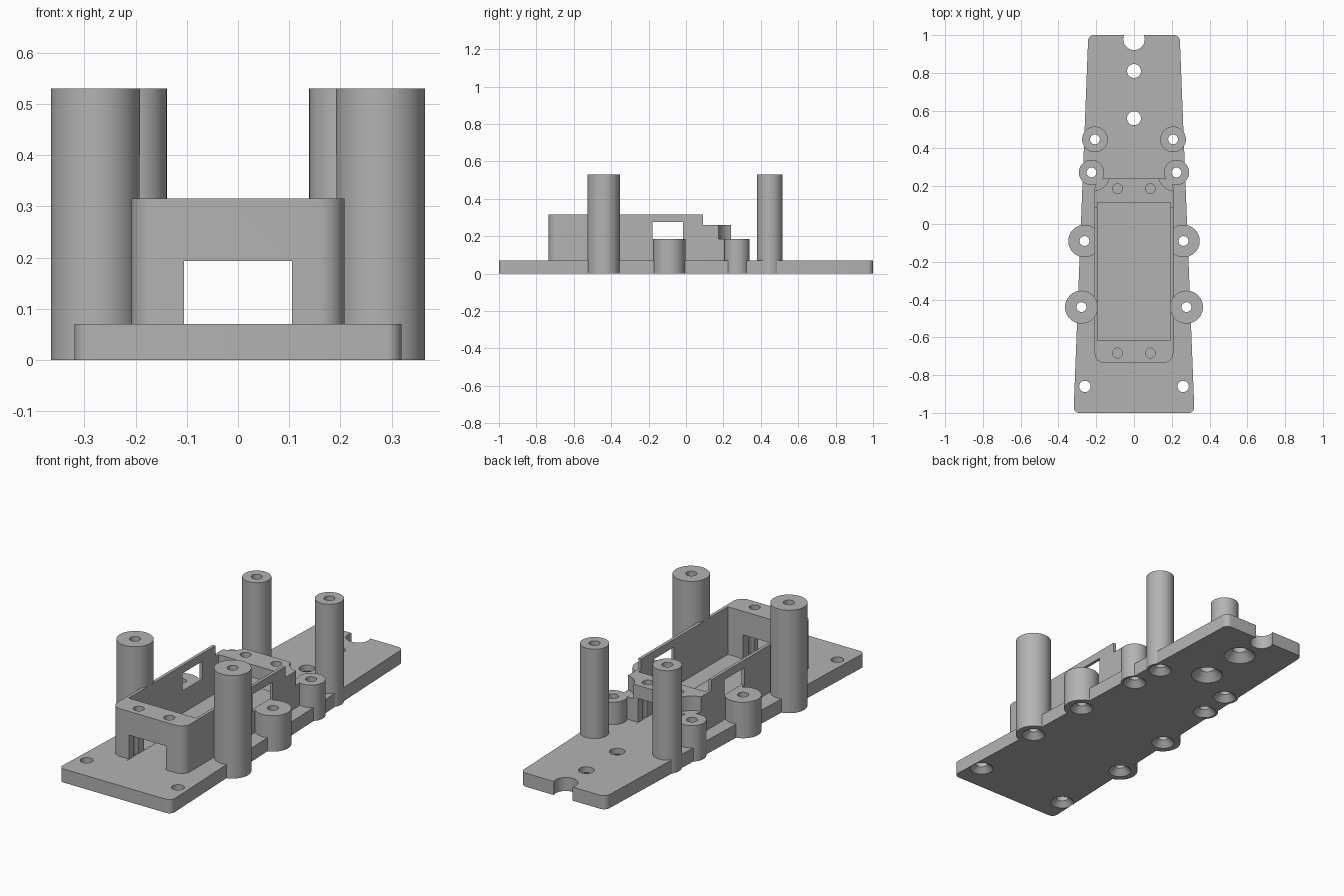
import bpy, bmesh
from math import cos, sin, pi, radians

cube = bpy.data.objects.get("Cube")
if cube:
    bpy.data.objects.remove(cube, do_unlink=True)

grey = bpy.data.materials.new("plain grey")
grey.use_nodes = True
grey.diffuse_color = (0.45, 0.45, 0.45, 1)
grey.node_tree.nodes["Principled BSDF"].inputs["Base Color"].default_value = (0.45, 0.45, 0.45, 1)


def finish(name, bm):
    bmesh.ops.recalc_face_normals(bm, faces=bm.faces)
    mesh = bpy.data.meshes.new(name)
    bm.to_mesh(mesh)
    bm.free()
    mesh.materials.append(grey)
    obj = bpy.data.objects.new(name, mesh)
    bpy.context.scene.collection.objects.link(obj)
    return obj


def prism(name, outline, z0, z1, corner=0):
    """Extrude an outline upward, with optional rounded corners."""
    bm = bmesh.new()
    face = bm.faces.new([bm.verts.new((x, y, z0)) for x, y in outline])
    if corner:
        bmesh.ops.bevel(bm, geom=bm.verts[:], offset=corner, segments=8,
                        profile=0.5, affect='VERTICES')
    top = bmesh.ops.extrude_face_region(bm, geom=bm.faces[:], use_keep_orig=True)["geom"]
    for v in top:
        if isinstance(v, bmesh.types.BMVert):
            v.co.z = z1
    return finish(name, bm)


def block(name, x, y0, y1, z0, z1, corner=0):
    return prism(name, [(-x, y0), (x, y0), (x, y1), (-x, y1)], z0, z1, corner)


def turned(name, x, y, profile, sides=48):
    """Closed round solid from (radius, height) pairs."""
    bm = bmesh.new()
    rings = [[bm.verts.new((x + r * cos(2 * pi * i / sides), y + r * sin(2 * pi * i / sides), z))
              for i in range(sides)] for r, z in profile]
    for a, b in zip(rings, rings[1:]):
        for i in range(sides):
            j = (i + 1) % sides
            bm.faces.new((a[i], a[j], b[j], b[i]))
    bm.faces.new(rings[0][::-1])
    bm.faces.new(rings[-1])
    return finish(name, bm)


def screw_hole(x, y, r, sink, top):
    """Cutter for a through hole countersunk from below."""
    return turned("hole_cutter", x, y,
                  [(sink, -0.01), (sink, 0), (r, sink - r), (r, top + 0.02)], 40)


def cut(obj, cutters):
    for c in cutters:
        mod = obj.modifiers.new("cut", 'BOOLEAN')
        mod.operation = 'DIFFERENCE'
        mod.solver = 'EXACT'
        mod.object = c
    bpy.context.view_layer.update()
    graph = bpy.context.evaluated_depsgraph_get()
    mesh = bpy.data.meshes.new_from_object(obj.evaluated_get(graph))
    obj.modifiers.clear()
    obj.data = mesh


# Tapered base plate and the open-topped housing
plate = prism("base_plate", [(-0.32, -1), (0.32, -1), (0.242, 1), (-0.242, 1)], 0, 0.07, 0.03)
housing = block("housing", 0.208, -0.735, 0.24, 0.07, 0.315, 0.05)

# Housing cutters: pocket, lowered rear end, cable tunnel, side windows
pocket = block("pocket_cutter", 0.192, -0.615, 0.115, 0.07, 0.4)
step = block("step_cutter", 0.3, 0.09, 0.4, 0.26, 0.4)
tunnel = block("tunnel_cutter", 0.105, -0.755, 0.255, 0.069, 0.193)
window = block("window_cutter", 0.4, -0.178, -0.015, 0.185, 0.275)
housing_cuts = [pocket, step, tunnel, window]
plate_cuts = [tunnel]

# Posts: name, x, y, radius, height
posts, helpers = [], [pocket, step, tunnel, window]
for label, px, py, r, h in (("rear_tall_post", 0.207, 0.448, 0.068, 0.53),
                            ("rear_short_post", 0.225, 0.273, 0.067, 0.185),
                            ("middle_short_post", 0.262, -0.09, 0.086, 0.185),
                            ("front_tall_post", 0.278, -0.44, 0.087, 0.53)):
    for side, s in (("left", 1), ("right", -1)):
        post = turned(f"{label}_{side}", s * px, py, [(r, 0), (r, h)])
        hole = screw_hole(s * px, py, 0.026, 0.056, h)
        posts.append((post, hole))
        helpers.append(hole)

# Screw head clearance in the rear housing corners, and lid screw holes
for s in (1, -1):
    housing_cuts.append(turned("clearance_cutter", s * 0.225, 0.273, [(0.1, 0.185), (0.1, 0.4)]))
    for y in (0.187, -0.683):
        housing_cuts.append(turned("lid_hole_cutter", s * 0.087, y, [(0.026, 0.07), (0.026, 0.4)], 32))

# Plate holes and the rear notch
for x, y, r, sink in ((0, 0.81, 0.037, 0.077), (0, 0.56, 0.037, 0.077),
                      (0.26, -0.86, 0.03, 0.056), (-0.26, -0.86, 0.03, 0.056)):
    plate_cuts.append(screw_hole(x, y, r, sink, 0.07))
plate_cuts.append(turned("notch_cutter", 0, 0.978, [(0.057, -0.1), (0.057, 0.2)]))
helpers += housing_cuts + plate_cuts

# Posts pass through plate and housing, so make room for them, then drill
solid_posts = [p for p, _ in posts]
cut(plate, plate_cuts + solid_posts)
cut(housing, housing_cuts + solid_posts)
for post, hole in posts:
    cut(post, [hole, pocket])

for h in set(helpers):
    bpy.data.objects.remove(h, do_unlink=True)

# Smooth round walls, keep edges sharp
bpy.ops.object.select_all(action='DESELECT')
for obj in [plate, housing] + solid_posts:
    obj.select_set(True)
bpy.context.view_layer.objects.active = plate
bpy.ops.object.shade_smooth_by_angle(angle=radians(30))
